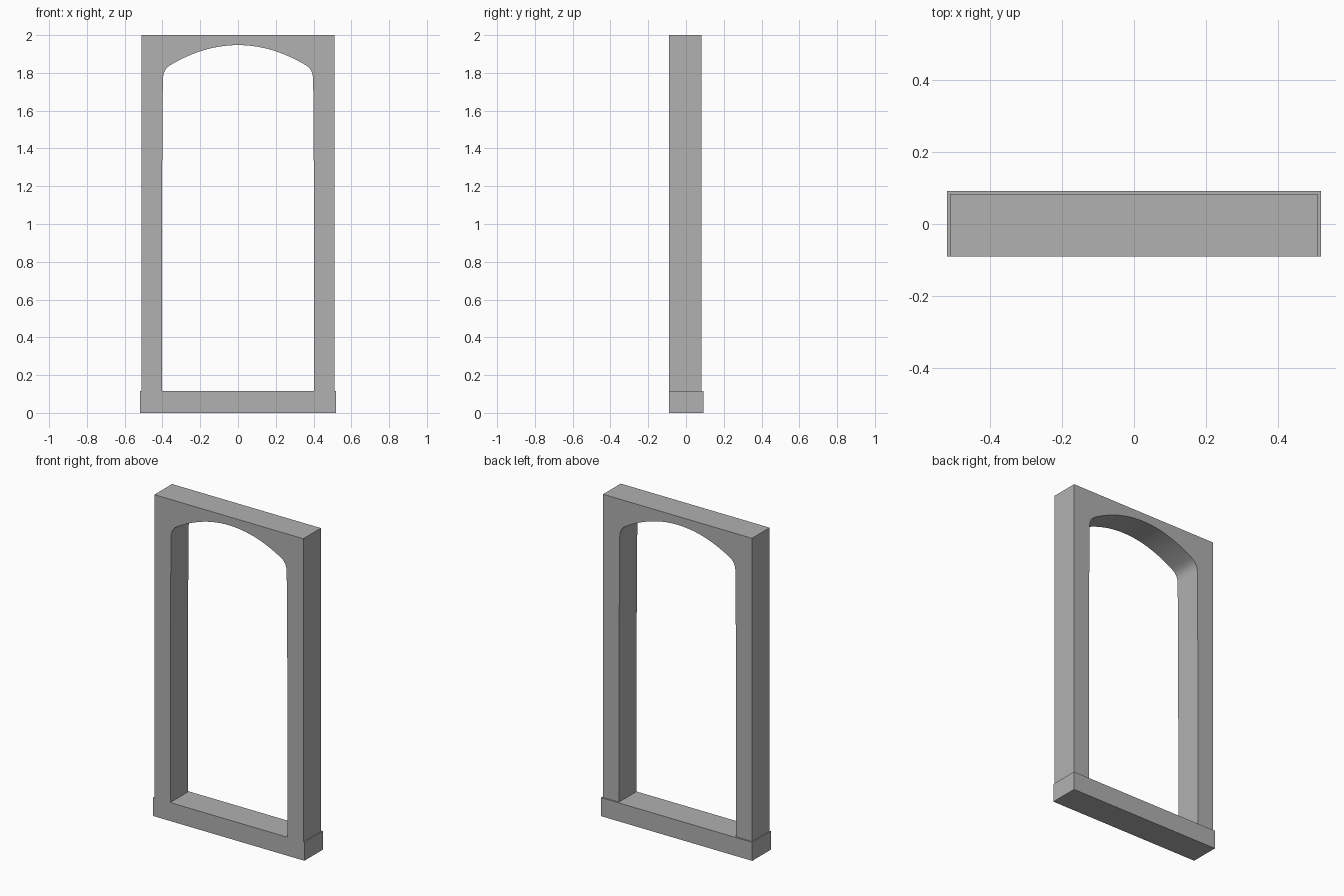
import bpy
import bmesh
from math import radians
from mathutils import Vector
from mathutils.geometry import interpolate_bezier

cube = bpy.data.objects.get("Cube")
if cube:
    bpy.data.objects.remove(cube, do_unlink=True)

SILL_TOP = 0.115
FRONT = -0.09

# Material
grey = bpy.data.materials.new("stone grey")
grey.use_nodes = True
colour = (0.44, 0.44, 0.44, 1)
grey.diffuse_color = colour
grey.node_tree.nodes["Principled BSDF"].inputs["Base Color"].default_value = colour


def extrude_profile(name, outline, depth):
    """Closed x-z outline pushed back from the front plane."""
    bm = bmesh.new()
    face = bm.faces.new([bm.verts.new((x, FRONT, z)) for x, z in outline])
    result = bmesh.ops.extrude_face_region(bm, geom=[face], use_keep_orig=True)
    moved = [v for v in result["geom"] if isinstance(v, bmesh.types.BMVert)]
    bmesh.ops.translate(bm, verts=moved, vec=(0, depth, 0))
    bmesh.ops.recalc_face_normals(bm, faces=bm.faces)
    mesh = bpy.data.meshes.new(name)
    bm.to_mesh(mesh)
    bm.free()
    mesh.materials.append(grey)
    obj = bpy.data.objects.new(name, mesh)
    bpy.context.collection.objects.link(obj)
    return obj


def bezier(points, steps):
    curve = interpolate_bezier(*[Vector((x, z, 0)) for x, z in points], steps)
    return [(p.x, p.y) for p in curve]


# Half of the opening: jamb, rounded shoulder, then shallow arch to the crown
jamb = [(0.403, SILL_TOP), (0.402, 1.2)]
shoulder = bezier([(0.398, 1.76), (0.397, 1.81), (0.381, 1.828), (0.35, 1.846)], 9)
arch = bezier([(0.35, 1.846), (0.233, 1.914), (0.117, 1.947), (0, 1.947)], 13)
half = jamb + shoulder[:-1] + arch
opening = half + [(-x, z) for x, z in reversed(half[:-1])]

# Arched frame, open at the bottom where it meets the sill
outer = [(-0.512, SILL_TOP), (-0.512, 2), (0.512, 2), (0.512, SILL_TOP)]
frame = extrude_profile("arched_frame", opening + outer, 0.173)

# Sill, flush at the front and slightly proud at the sides and back
sill = extrude_profile(
    "sill", [(-0.52, 0), (0.52, 0), (0.52, SILL_TOP), (-0.52, SILL_TOP)], 0.182)

# Smooth the arch while keeping the hard edges
bpy.ops.object.select_all(action="DESELECT")
frame.select_set(True)
bpy.context.view_layer.objects.active = frame
bpy.ops.object.shade_smooth_by_angle(angle=radians(30))
